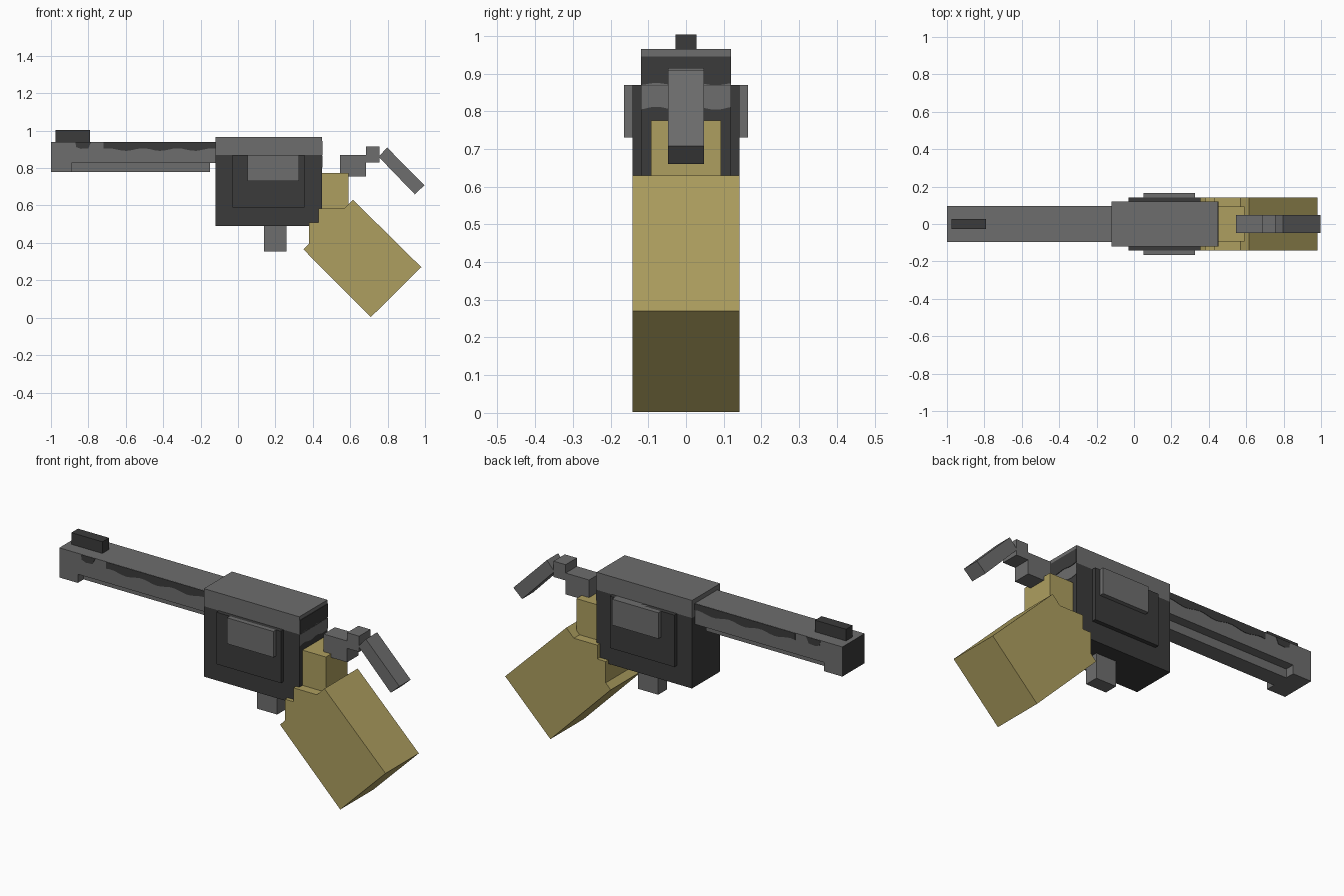
import bpy
import bmesh
import math

cube = bpy.data.objects.get("Cube")
if cube:
    bpy.data.objects.remove(cube, do_unlink=True)


def material(name, rgb):
    mat = bpy.data.materials.new(name)
    mat.use_nodes = True
    mat.diffuse_color = (*rgb, 1)
    mat.node_tree.nodes["Principled BSDF"].inputs["Base Color"].default_value = (*rgb, 1)
    return mat


GREY = material("steel grey", (0.155, 0.155, 0.155))
DARK = material("dark steel", (0.044, 0.044, 0.044))
TAN = material("tan grip", (0.42, 0.345, 0.115))


def prism(name, outline, low, high, mat, along_x=False):
    """Extrude an outline: (x, z) along y, or (y, z) along x."""
    bm = bmesh.new()
    place = (lambda a, z: (low, a, z)) if along_x else (lambda a, z: (a, low, z))
    face = bm.faces.new([bm.verts.new(place(a, z)) for a, z in outline])
    new = bmesh.ops.extrude_face_region(bm, geom=[face])["geom"]
    step = (high - low, 0, 0) if along_x else (0, high - low, 0)
    bmesh.ops.translate(bm, vec=step, verts=[v for v in new if isinstance(v, bmesh.types.BMVert)])
    bmesh.ops.recalc_face_normals(bm, faces=bm.faces)
    mesh = bpy.data.meshes.new(name)
    bm.to_mesh(mesh)
    bm.free()
    mesh.materials.append(mat)
    obj = bpy.data.objects.new(name, mesh)
    bpy.context.collection.objects.link(obj)
    return obj


def box(name, x0, x1, z0, z1, half, mat):
    return prism(name, [(x0, z0), (x1, z0), (x1, z1), (x0, z1)], -half, half, mat)


def wavy(a0, a1, base, wave, freq, top, steps=24):
    """Strip with a straight top and a gently rippled lower edge."""
    pts = [(a0, top)]
    for i in range(steps + 1):
        a = a0 + (a1 - a0) * i / steps
        pts.append((a, base + wave * math.sin(freq * a)))
    return pts + [(a1, top)]


# Barrel with a full-depth muzzle and a slim rod below
barrel = prism("barrel", [(-1, 0.78), (-0.89, 0.78), (-0.89, 0.827), (-0.12, 0.827),
                          (-0.12, 0.94), (-1, 0.94)], -0.095, 0.095, GREY)
barrel.data.materials.append(DARK)
for f in barrel.data.polygons:
    if f.normal.x < -0.9:
        f.material_index = 1
box("ejector_rod", -0.89, -0.15, 0.78, 0.827, 0.045, GREY)
box("front_sight", -0.975, -0.79, 0.94, 1.003, 0.028, DARK)

# Dark painted strips on both barrel sides
for side, label in ((1, "left"), (-1, "right")):
    inner, outer = side * 0.094, side * 0.097
    prism("barrel_stripe_" + label, wavy(-0.72, -0.12, 0.899, 0.007, 34, 0.939), inner, outer, DARK)
    prism("barrel_spot_" + label, [(-0.87, 0.939), (-0.865, 0.912), (-0.84, 0.903),
                                   (-0.8, 0.906), (-0.785, 0.939)], inner, outer, DARK)

# Frame, top strap and side panels
box("frame", -0.12, 0.45, 0.49, 0.87, 0.12, DARK)
box("top_strap", -0.12, 0.45, 0.87, 0.965, 0.12, GREY)
box("cylinder_panel", -0.03, 0.355, 0.59, 0.87, 0.142, DARK)
box("cylinder_plate", 0.05, 0.327, 0.73, 0.87, 0.165, GREY)
box("trigger", 0.14, 0.26, 0.355, 0.49, 0.037, GREY)

# Painted bands on the rear of the frame
prism("rear_dark_band", wavy(-0.12, 0.12, 0.872, 0.003, 60, 0.945), 0.449, 0.453, DARK, True)
prism("rear_grey_band", wavy(-0.12, 0.12, 0.808, 0.004, 60, 0.868), 0.449, 0.452, GREY, True)

# Grip with stepped front and slanted block
box("grip_neck", 0.45, 0.59, 0.55, 0.775, 0.093, TAN)
prism("grip", [(0.35, 0.365), (0.71, 0.003), (0.98, 0.27), (0.615, 0.63), (0.57, 0.585),
               (0.43, 0.585), (0.43, 0.51), (0.38, 0.51), (0.38, 0.395)], -0.142, 0.142, TAN)

# Hammer: two blocks and a slanted spur
box("hammer_base", 0.545, 0.685, 0.755, 0.87, 0.048, GREY)
box("hammer_step", 0.685, 0.757, 0.83, 0.915, 0.048, GREY)
prism("hammer_spur", [(0.752, 0.86), (0.945, 0.66), (0.997, 0.708), (0.797, 0.91)],
      -0.048, 0.048, GREY)
